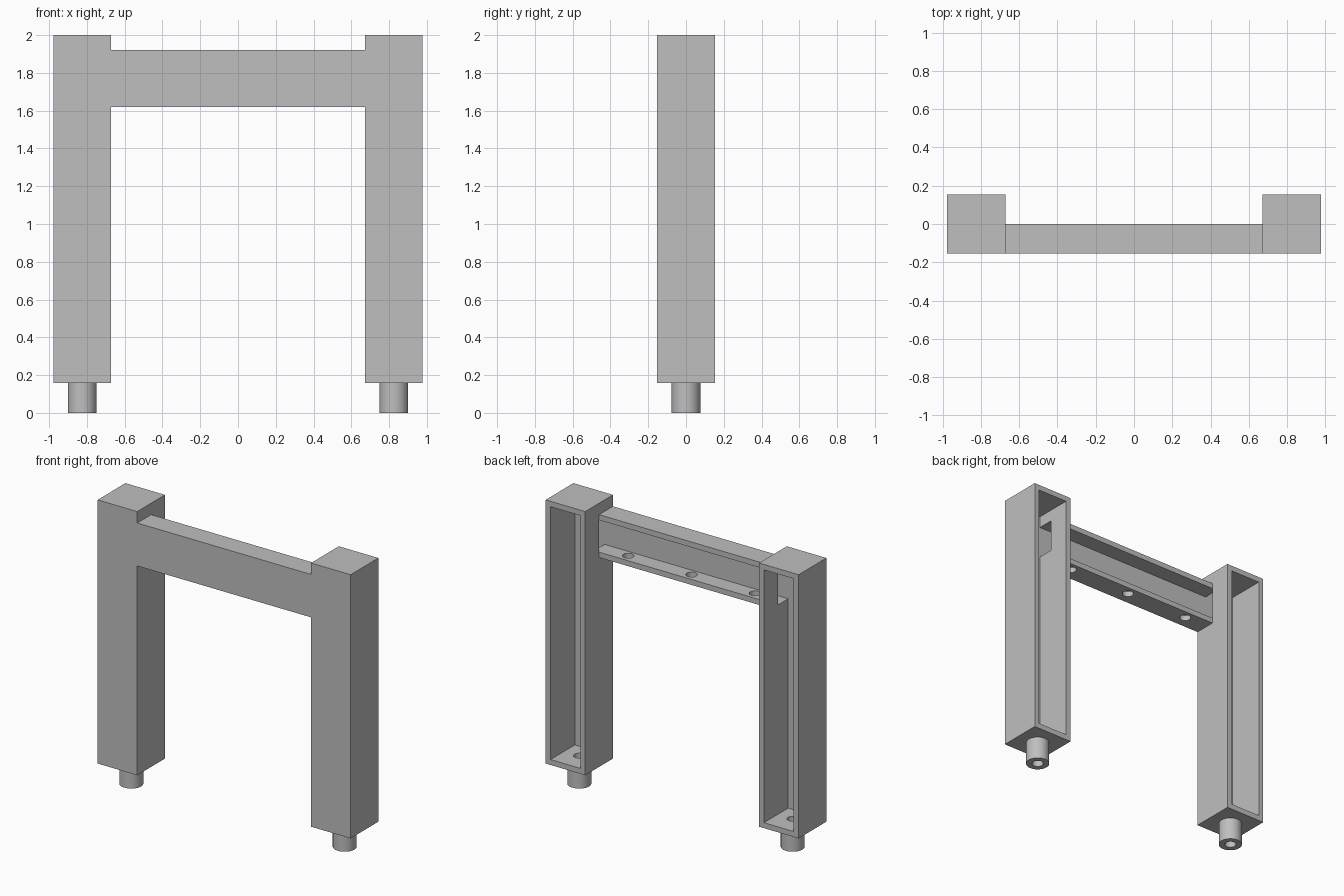
import bpy

cube = bpy.data.objects.get("Cube")
if cube:
    bpy.data.objects.remove(cube, do_unlink=True)

grey = bpy.data.materials.new("plain grey")
grey.use_nodes = True
colour = (0.52, 0.52, 0.52, 1)
grey.diffuse_color = colour
grey.node_tree.nodes["Principled BSDF"].inputs["Base Color"].default_value = colour

# Main dimensions
WALL = 0.038
HALF = 0.153            # half the width of a square leg
LEG_X = 0.825           # leg centre
LEG_Z = 0.157           # underside of the legs
TOP = 2.0
INNER = LEG_X - HALF    # inner side of the legs
BEAM_LOW, BEAM_HIGH = 1.62, 1.92
PEG_R, BORE_R = 0.076, 0.037


def box(name, low, high):
    """Box between two opposite corners."""
    centre = [(a + b) / 2 for a, b in zip(low, high)]
    bpy.ops.mesh.primitive_cube_add(size=1, location=centre)
    ob = bpy.context.object
    ob.name = name
    ob.scale = [b - a for a, b in zip(low, high)]
    bpy.ops.object.transform_apply(location=True, rotation=False, scale=True)
    return ob


def tube(name, x, y, low, high, radius):
    """Upright cylinder."""
    bpy.ops.mesh.primitive_cylinder_add(vertices=48, radius=radius, depth=high - low,
                                        location=(x, y, (low + high) / 2))
    ob = bpy.context.object
    ob.name = name
    bpy.ops.object.transform_apply(location=True, rotation=False, scale=True)
    return ob


def carve(ob, cutters):
    """Cut the cutters out of the part and finish it."""
    bpy.ops.object.select_all(action="DESELECT")
    ob.select_set(True)
    bpy.context.view_layer.objects.active = ob
    for cutter in cutters:
        mod = ob.modifiers.new("cut", "BOOLEAN")
        mod.operation = "DIFFERENCE"
        mod.solver = "EXACT"
        mod.object = cutter
        bpy.ops.object.modifier_apply(modifier=mod.name)
        bpy.data.objects.remove(cutter, do_unlink=True)
    ob.data.materials.clear()
    ob.data.materials.append(grey)
    bpy.ops.object.shade_smooth_by_angle()


for side, sign in (("left", 1), ("right", -1)):
    x = sign * LEG_X

    # Hollow leg, open at the back, with a window into the beam and a bored floor
    leg = box(side + "_leg", (x - HALF, -HALF, LEG_Z), (x + HALF, HALF, TOP))
    cavity = box("cavity", (x - HALF + WALL, -HALF + WALL, LEG_Z + WALL),
                 (x + HALF - WALL, HALF + 0.1, TOP - WALL))
    ends = sorted((sign * (INNER - 0.05), sign * (INNER + WALL + 0.05)))
    window = box("window", (ends[0], -HALF + WALL, BEAM_LOW + WALL),
                 (ends[1], 0, BEAM_HIGH - WALL))
    bore = tube("bore", x, 0, LEG_Z - 0.1, LEG_Z + 0.1, BORE_R)
    carve(leg, [cavity, window, bore])

    # Round peg under the leg
    peg = tube(side + "_peg", x, 0, 0, LEG_Z, PEG_R)
    carve(peg, [tube("bore", x, 0, -0.1, LEG_Z + 0.1, BORE_R)])

# Channel beam between the legs, open at the back, with three holes in its lower flange
beam = box("cross_beam", (-INNER, -HALF, BEAM_LOW), (INNER, 0, BEAM_HIGH))
channel = box("channel", (-INNER - 0.1, -HALF + WALL, BEAM_LOW + WALL),
              (INNER + 0.1, 0.1, BEAM_HIGH - WALL))
holes = [tube("hole", x, -0.062, BEAM_LOW - 0.05, BEAM_LOW + 0.1, BORE_R)
         for x in (-0.49, 0, 0.49)]
carve(beam, [channel] + holes)
